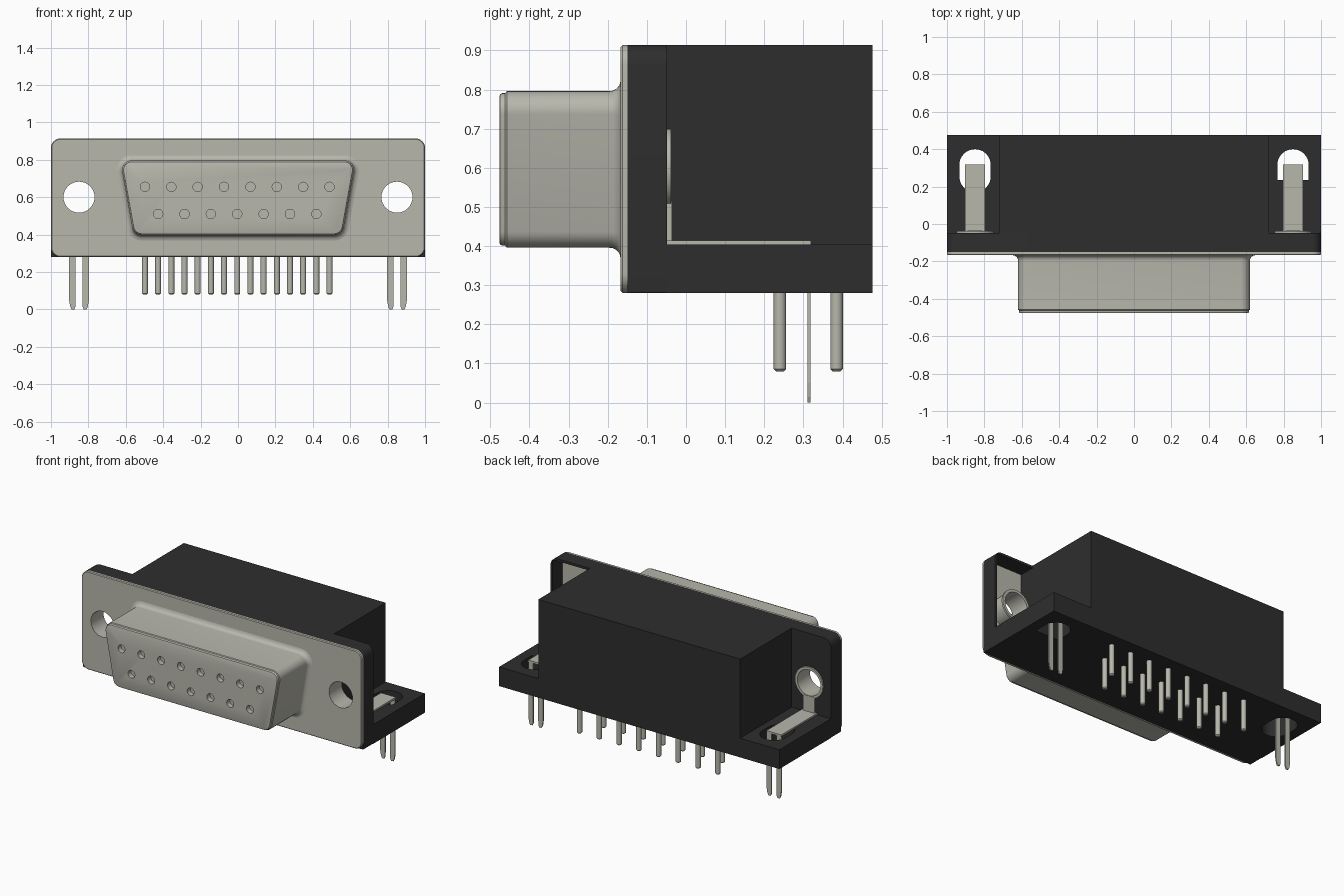
import bpy, bmesh, math
from mathutils import Vector

cube = bpy.data.objects.get("Cube")
if cube:
    bpy.data.objects.remove(cube, do_unlink=True)


def material(name, rgb):
    m = bpy.data.materials.new(name)
    m.use_nodes = True
    m.diffuse_color = (*rgb, 1)
    m.node_tree.nodes["Principled BSDF"].inputs["Base Color"].default_value = (*rgb, 1)
    return m


METAL = material("warm_grey_metal", (0.48, 0.475, 0.415))
PLASTIC = material("black_plastic", (0.027, 0.027, 0.027))


def make(name, bm, mat):
    bmesh.ops.recalc_face_normals(bm, faces=bm.faces)
    me = bpy.data.meshes.new(name)
    bm.to_mesh(me)
    bm.free()
    me.materials.append(mat)
    ob = bpy.data.objects.new(name, me)
    bpy.context.collection.objects.link(ob)
    return ob


def add_loft(bm, loops, ring=False):
    """Skin matching loops; cap the ends, or close into a ring."""
    rows = [[bm.verts.new(p) for p in loop] for loop in loops]
    n = len(rows[0])
    pairs = list(zip(rows, rows[1:])) + ([(rows[-1], rows[0])] if ring else [])
    for a, b in pairs:
        for i in range(n):
            j = (i + 1) % n
            bm.faces.new((a[i], a[j], b[j], b[i]))
    if not ring:
        bm.faces.new(rows[0])
        bm.faces.new(rows[-1])


def loft(name, loops, mat, ring=False):
    bm = bmesh.new()
    add_loft(bm, loops, ring)
    return make(name, bm, mat)


def box(name, x, y, z, mat):
    loop = [(x[0], y[0]), (x[1], y[0]), (x[1], y[1]), (x[0], y[1])]
    return loft(name, [[(a, b, h) for a, b in loop] for h in z], mat)


def rounded(corners, radii, steps=6):
    """Outline of a polygon with filleted corners."""
    out = []
    for i, (c, r) in enumerate(zip(corners, radii)):
        c = Vector(c)
        u = (Vector(corners[i - 1]) - c).normalized()
        v = (Vector(corners[(i + 1) % len(corners)]) - c).normalized()
        half = u.angle(v) / 2
        mid = c + (u + v).normalized() * (r / math.sin(half))
        a = c + u * (r / math.tan(half)) - mid
        b = c + v * (r / math.tan(half)) - mid
        for k in range(steps + 1):
            t = k / steps
            out.append(mid + (a * (1 - t) + b * t).normalized() * r)
    return out


def in_y(outline, y):
    return [(p[0], y, p[1]) for p in outline]


def circle(x, z, r, n=32):
    return [(x + r * math.cos(2 * math.pi * i / n), z + r * math.sin(2 * math.pi * i / n))
            for i in range(n)]


def cut(ob, cutter):
    cutter.hide_render = True
    mod = ob.modifiers.new("cut", "BOOLEAN")
    mod.operation, mod.solver, mod.object = "DIFFERENCE", "EXACT", cutter
    bpy.context.view_layer.update()
    dg = bpy.context.evaluated_depsgraph_get()
    me = bpy.data.meshes.new_from_object(ob.evaluated_get(dg))
    ob.modifiers.clear()
    ob.data = me
    bpy.data.objects.remove(cutter, do_unlink=True)


Z0, Z1, MID = 0.28, 0.914, 0.60
EAR = 0.85
smooth = []


def panel(d, r_low, r_high):
    return rounded([(-1 - d, Z0 - d), (1 + d, Z0 - d), (1 + d, Z1 + d), (-1 - d, Z1 + d)],
                   [r_low, r_low, r_high, r_high])


def shell_outline(d):
    return rounded([(-0.557 - 0.84 * d, 0.396 - d), (0.557 + 0.84 * d, 0.396 - d),
                    (0.63 + 1.19 * d, 0.796 + d), (-0.63 - 1.19 * d, 0.796 + d)],
                   [0.05 + d] * 4)


# Plastic housing: front flange, tall core and low base
flange = loft("housing_flange", [in_y(panel(0, 0.004, 0.05), y) for y in (-0.15, -0.048)], PLASTIC)
box("housing_core", (-0.72, 0.72), (-0.05, 0.476), (Z0, Z1), PLASTIC)
base = box("housing_base", (-1, 1), (-0.05, 0.476), (Z0, 0.404), PLASTIC)

# Front metal plate with softened front edge
plate = loft("face_plate", [in_y(panel(d, 0.05 + d, 0.05 + d), y) for d, y in
                            ((0, -0.15), (0, -0.162), (-0.005, -0.167))], METAL)
smooth += [flange, plate]

# Open pocket behind the plate in one ear
cut(flange, box("pocket_cutter", (0.72, 0.985), (-0.2, 0.0), (0.404, 0.899), PLASTIC))

for side, s in (("right", -1), ("left", 1)):
    x = s * EAR
    # Screw hole and the metal sleeve lining it
    for ob in (flange, plate):
        cut(ob, loft("hole_cutter", [in_y(circle(x, MID, 0.084), y) for y in (-0.3, 0.1)], METAL))
    smooth.append(loft(side + "_screw_sleeve",
                       [in_y(circle(x, MID, r), y) for r, y in
                        ((0.083, -0.166), (0.09, -0.166), (0.09, -0.05),
                         (0.1, -0.05), (0.1, -0.038), (0.083, -0.038))], METAL, ring=True))

    # Slot through the base for the board lock
    y0 = 0.17 if s < 0 else 0.235
    r0 = 0.083 if s < 0 else 0.002
    slot = rounded([(x - 0.0835, y0), (x + 0.0835, y0), (x + 0.0835, 0.4), (x - 0.0835, 0.4)],
                   [r0, r0, 0.083, 0.083], 8)
    cut(base, loft("slot_cutter", [[(p[0], p[1], z) for p in slot] for z in (0.2, 0.5)], PLASTIC))

    # Bent metal board lock: upright tab, flat strip, two tapered legs
    w = (x - 0.053, x + 0.053)
    box(side + "_lock_tab", (x - 0.04, x + 0.04), (-0.048, -0.036), (0.404, 0.515), METAL)
    box(side + "_lock_strip", w, (-0.048, 0.319), (0.402, 0.414), METAL)
    for leg, m in (("outer", s), ("inner", -s)):
        shape = [(0.053, 0.41), (0.053, 0.05), (0.047, 0.015), (0.04, 0),
                 (0.025, 0), (0.019, 0.015), (0.018, 0.05), (0.018, 0.41)]
        loft(f"{side}_lock_{leg}_leg",
             [[(x + m * a, y, z) for a, z in shape] for y in (0.310, 0.318)], METAL)

# Trapezoid shell: flared root, straight wall, small stepped lip
shell = loft("connector_shell", [in_y(shell_outline(d), y) for d, y in
                                 ((0.029, -0.160), (0.028, -0.167), (0.015, -0.170),
                                  (0.006, -0.178), (0.001, -0.188), (0, -0.197),
                                  (0, -0.458), (-0.005, -0.462), (-0.005, -0.470),
                                  (-0.008, -0.475), (-0.013, -0.477))], METAL)
smooth.append(shell)

# Two rows of round contact sockets
STEP = 0.141
bm = bmesh.new()
for count, z in ((8, 0.655), (7, 0.51)):
    for i in range(count):
        cx = (i - (count - 1) / 2) * STEP - 0.004
        add_loft(bm, [in_y(circle(cx, z, 0.025, 20), y) for y in (-0.5, -0.445)])
cut(shell, make("socket_cutter", bm, METAL))

# Solder pins in two staggered rows
for row, count, y in (("rear", 8, 0.385), ("front", 7, 0.24)):
    for i in range(count):
        cx = (i - (count - 1) / 2) * STEP - 0.004
        smooth.append(loft(f"{row}_pin_{i + 1}",
                           [[(a, b, z) for a, b in circle(cx, y, r, 16)] for r, z in
                            ((0.010, 0.08), (0.016, 0.086), (0.016, 0.30))], METAL))

bpy.ops.object.select_all(action="DESELECT")
for ob in smooth:
    ob.select_set(True)
bpy.context.view_layer.objects.active = smooth[0]
bpy.ops.object.shade_smooth_by_angle(angle=math.radians(35))
